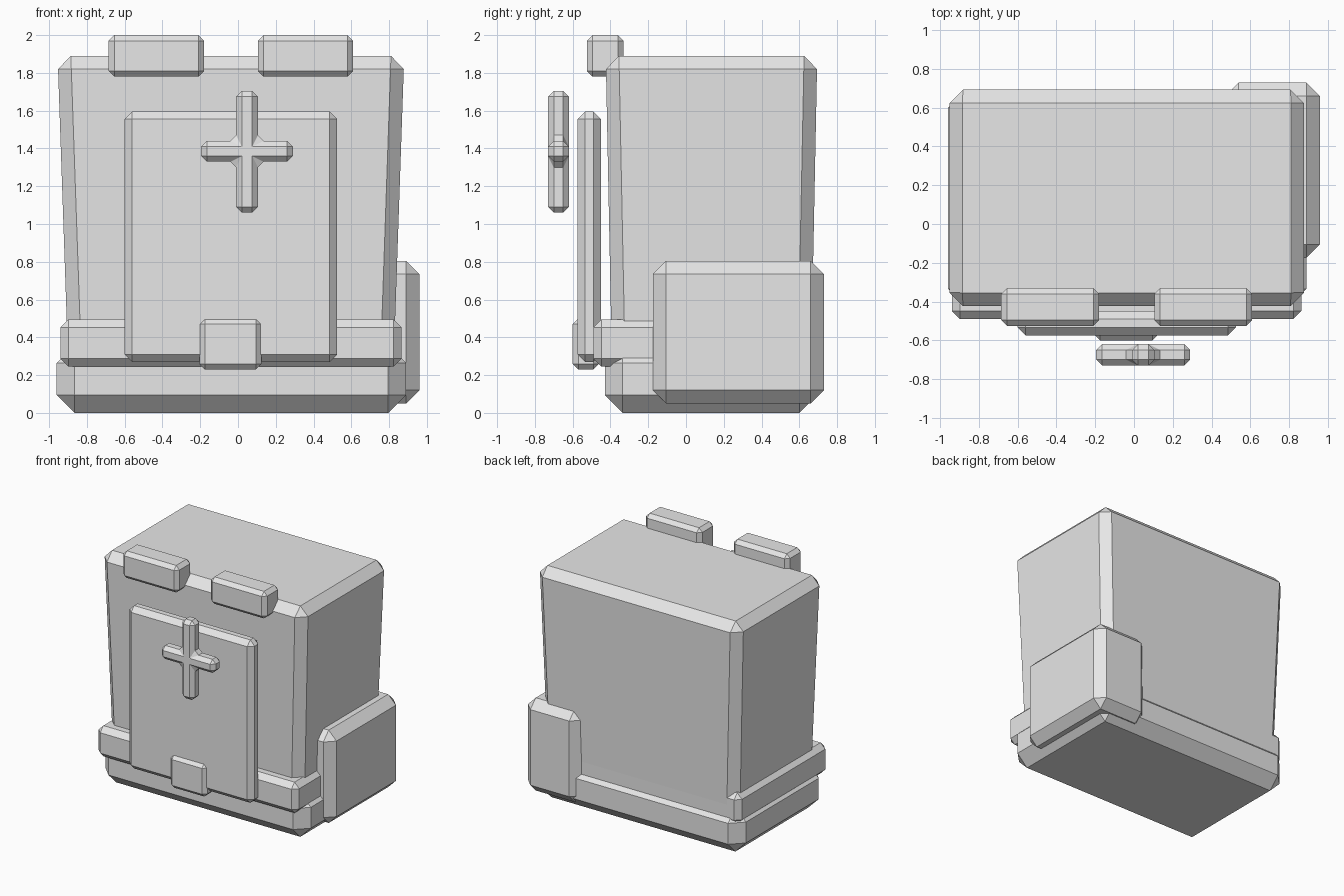
import bpy
import bmesh

# Remove the default cube
cube = bpy.data.objects.get("Cube")
if cube:
    bpy.data.objects.remove(cube, do_unlink=True)

grey = bpy.data.materials.new("light_grey")
grey.use_nodes = True
grey.diffuse_color = (0.8, 0.8, 0.8, 1)
grey.node_tree.nodes["Principled BSDF"].inputs["Base Color"].default_value = (0.8, 0.8, 0.8, 1)


def finish(name, bm, bevel):
    """Turn a bmesh into a flat-shaded object with chamfered edges."""
    bmesh.ops.recalc_face_normals(bm, faces=bm.faces)
    mesh = bpy.data.meshes.new(name)
    bm.to_mesh(mesh)
    bm.free()
    mesh.materials.append(grey)
    obj = bpy.data.objects.new(name, mesh)
    bpy.context.collection.objects.link(obj)
    mod = obj.modifiers.new("chamfer", "BEVEL")
    mod.width = bevel
    mod.segments = 1
    mod.limit_method = "ANGLE"
    return obj


def box(name, x, y, z, bevel, taper=(0, 0)):
    """Chamfered box from ranges; taper pulls the lower end inwards."""
    bm = bmesh.new()
    bmesh.ops.create_cube(bm, size=1)
    for v in bm.verts:
        low = v.co.z < 0
        sx, sy = (1 if v.co.x > 0 else -1), (1 if v.co.y > 0 else -1)
        v.co.x = x[sx > 0] - (sx * taper[0] if low else 0)
        v.co.y = y[sy > 0] - (sy * taper[1] if low else 0)
        v.co.z = z[0] if low else z[1]
    return finish(name, bm, bevel)


# Main bag: tapered body on a chunky base
box("body", (-0.955, 0.88), (-0.425, 0.695), (0.15, 1.89), 0.07, (0.06, 0.035))
box("base", (-0.96, 0.89), (-0.43, 0.695), (0, 0.36), 0.095)

# Band around the lower body
box("band", (-0.94, 0.865), (-0.49, 0.665), (0.245, 0.495), 0.042)

# Front flap and its clasp
box("front_flap", (-0.6, 0.525), (-0.575, -0.45), (0.27, 1.595), 0.04)
box("clasp", (-0.205, 0.125), (-0.6, -0.46), (0.23, 0.5), 0.03)

# Side pocket wrapping the rear left corner
box("side_pocket", (0.47, 0.96), (-0.175, 0.73), (0.05, 0.805), 0.07)

# Two top strap pads
for side, x in (("right", -0.685), ("left", 0.105)):
    box(side + "_strap_pad", (x, x + 0.505), (-0.525, -0.33), (1.78, 2), 0.03)

# Cross emblem: outline extruded towards the back
l, a, b, r = -0.195, -0.01, 0.105, 0.29
bot, c, d, top = 1.06, 1.33, 1.44, 1.705
outline = [(a, bot), (b, bot), (b, c), (r, c), (r, d), (b, d),
           (b, top), (a, top), (a, d), (l, d), (l, c), (a, c)]
bm = bmesh.new()
face = bm.faces.new([bm.verts.new((x, -0.73, z)) for x, z in outline])
ext = bmesh.ops.extrude_face_region(bm, geom=[face], use_keep_orig=True)
moved = [v for v in ext["geom"] if isinstance(v, bmesh.types.BMVert)]
bmesh.ops.translate(bm, vec=(0, 0.11, 0), verts=moved)
finish("cross_emblem", bm, 0.03)
